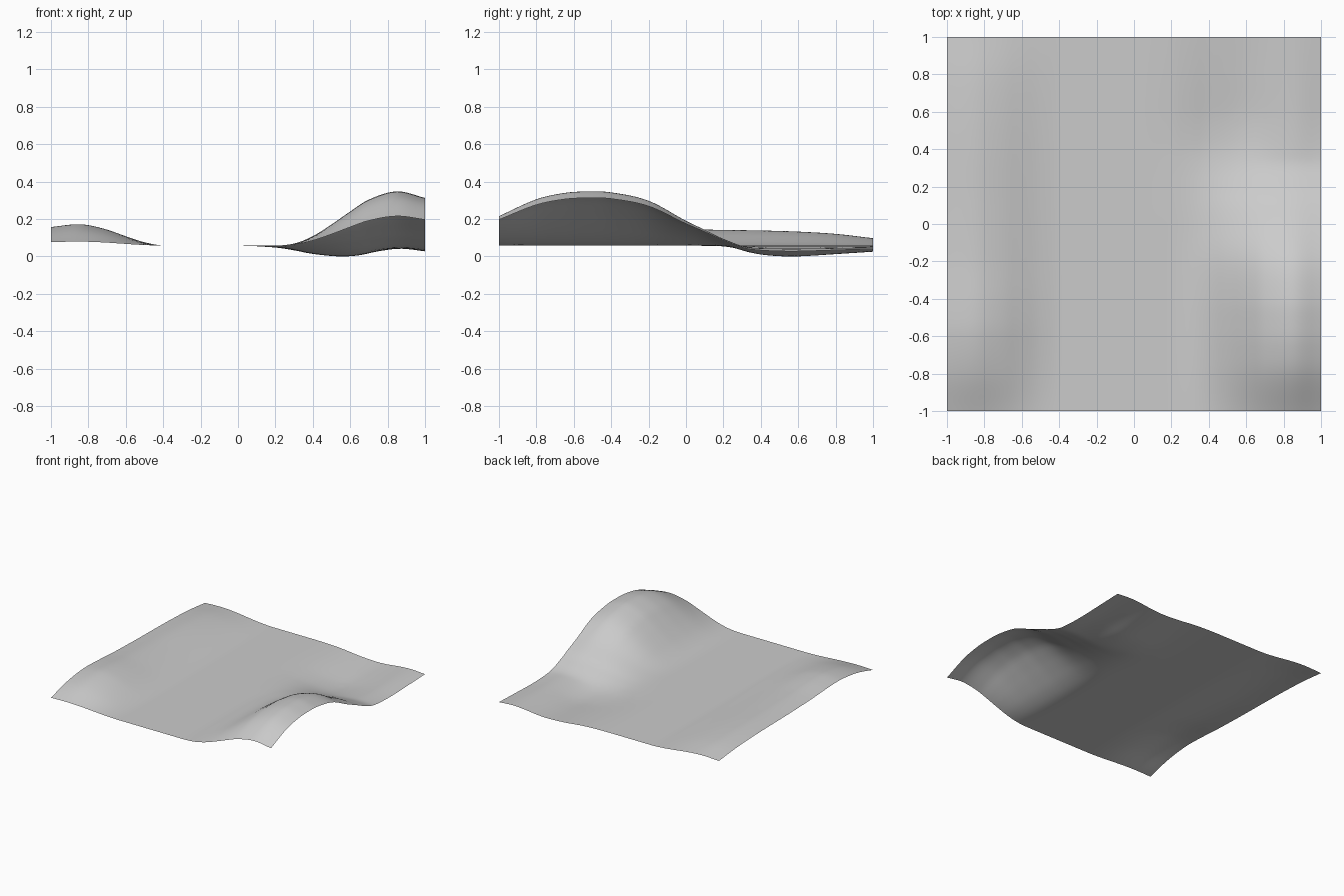
import bpy, bmesh

if "Cube" in bpy.data.objects:
    bpy.data.objects.remove(bpy.data.objects["Cube"])

BASE = 0.057      # height of the flat middle
N = 80            # grid resolution


def curve(points):
    """Smooth interpolation through (position, value) pairs, constant beyond the ends."""
    n = len(points)
    slopes = []
    for i in range(n):
        a, b = points[max(i - 1, 0)], points[min(i + 1, n - 1)]
        slopes.append((b[1] - a[1]) / (b[0] - a[0]))
    slopes[0] = 0 if points[0][1] == 0 else slopes[0]
    slopes[-1] = 0 if points[-1][1] == 0 else slopes[-1]

    def f(t):
        if t <= points[0][0]:
            return points[0][1]
        for i in range(n - 1):
            (x0, y0), (x1, y1) = points[i], points[i + 1]
            if t <= x1:
                h = x1 - x0
                s = (t - x0) / h
                return (y0 * (1 + 2 * s) * (1 - s) ** 2 + slopes[i] * h * s * (1 - s) ** 2
                        + y1 * s * s * (3 - 2 * s) + slopes[i + 1] * h * s * s * (s - 1))
        return points[-1][1]
    return f


# each feature: cross profile in x times height profile in y
hill = (curve([(0.18, 0), (0.3, .04), (0.4, .175), (0.5, .39), (0.6, .63), (0.7, .85), (0.85, 1), (1, .88)]),
        curve([(-1, .158), (-.8, .248), (-.65, .282), (-.53, .29), (-.4, .285), (-.2, .24),
               (0, .133), (.1, .086), (.2, .04), (.35, 0)]))
valley = (curve([(0, 0), (.2, .17), (.3, .43), (.4, .76), (.55, 1), (.65, .88), (.75, .52), (.87, .28), (1, .52)]),
          curve([(0, 0), (.1, -.003), (.2, -.012), (.3, -.028), (.4, -.047), (.5, -.056), (.6, -.057),
                 (.8, -.045), (1, -.032)]))
ridge = (curve([(-1, .87), (-.87, 1), (-.8, .96), (-.7, .75), (-.6, .44), (-.5, .16), (-.38, 0)]),
         curve([(-1, .022), (-.8, .082), (-.6, .112), (-.45, .112), (-.2, .096), (.1, .086), (.4, .081),
                (.6, .075), (.8, .063), (1, .04)]))

# terrain sheet: a fine grid lifted by the three features
bm = bmesh.new()
bmesh.ops.create_grid(bm, x_segments=N, y_segments=N, size=1)
for v in bm.verts:
    v.co.z = max(0, BASE + sum(fx(v.co.x) * fy(v.co.y) for fx, fy in (hill, valley, ridge)))
for f in bm.faces:
    f.smooth = True
mesh = bpy.data.meshes.new("terrain_sheet")
bm.to_mesh(mesh)
bm.free()
sheet = bpy.data.objects.new("terrain_sheet", mesh)
bpy.context.collection.objects.link(sheet)
